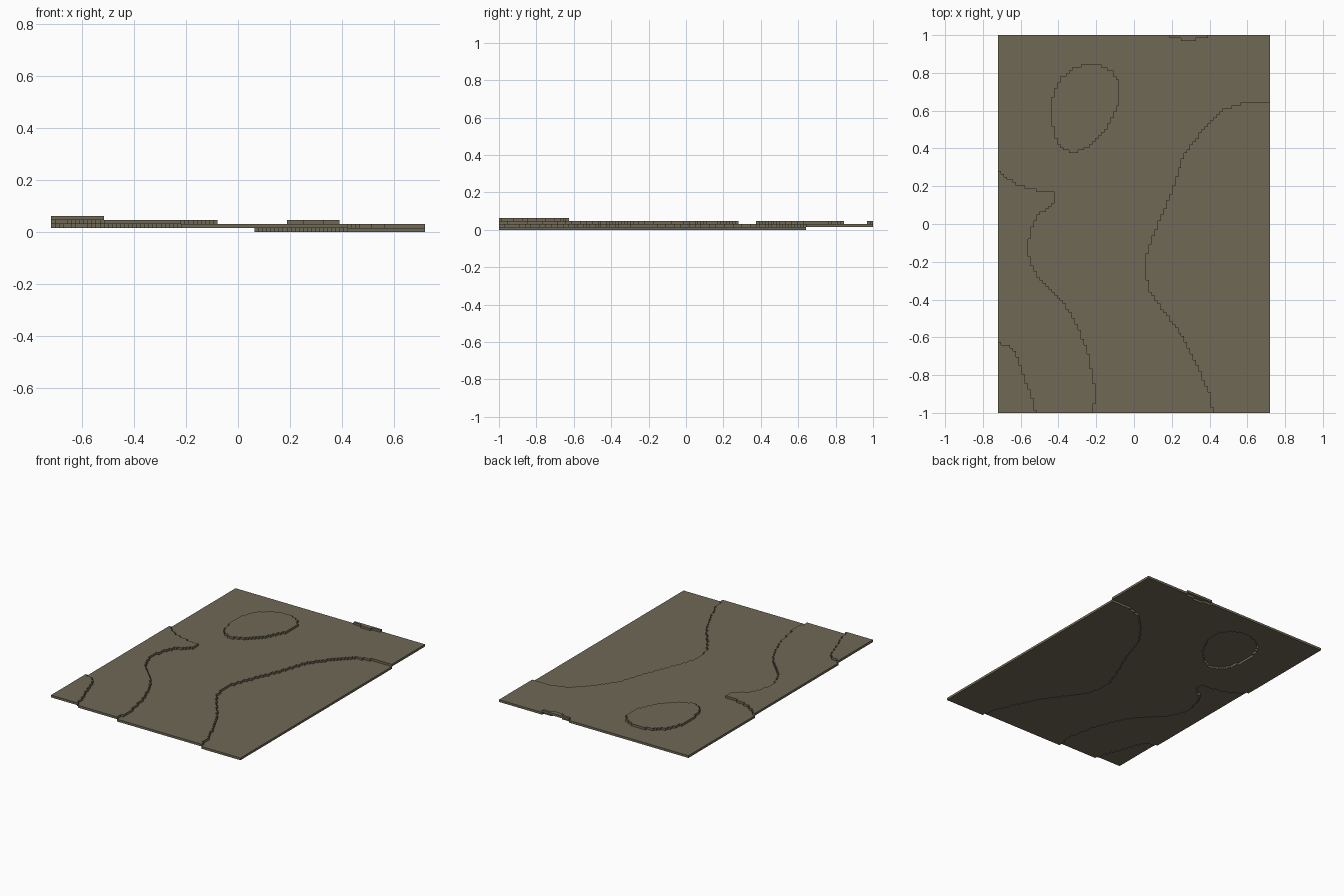
import bpy
import bmesh

if "Cube" in bpy.data.objects:
    bpy.data.objects.remove(bpy.data.objects["Cube"], do_unlink=True)

CELL = 1 / 64          # edge of one terrain block
NX, NY = 92, 128       # blocks across and along
HX, HY = NX * CELL / 2, NY * CELL / 2

# Single earthy colour
earth = bpy.data.materials.new("olive_earth")
earth.use_nodes = True
COLOR = (0.160, 0.140, 0.092, 1)
earth.diffuse_color = COLOR
bsdf = earth.node_tree.nodes["Principled BSDF"]
bsdf.inputs["Base Color"].default_value = COLOR
bsdf.inputs["Roughness"].default_value = 0.9

# Contour outlines of the regions, as (x, y) points
VALLEY = [(.42, -1.1), (.42, -1), (.405, -.91), (.35, -.78), (.30, -.68), (.25, -.585),
          (.20, -.517), (.135, -.427), (.082, -.347), (.066, -.278), (.056, -.2),
          (.077, -.135), (.11, -.045), (.15, .05), (.2, .167), (.23, .263),
          (.263, .353), (.326, .448), (.4, .533), (.48, .607), (.59, .644),
          (.8, .65), (.8, -1.1)]
RIDGE = [(-.8, .33), (-.72, .285), (-.68, .25), (-.6, .2), (-.53, .18), (-.42, .175),
         (-.42, .125), (-.46, .085), (-.52, .03), (-.545, -.04), (-.565, -.12),
         (-.545, -.21), (-.5, -.29), (-.43, -.36), (-.37, -.42), (-.32, -.5),
         (-.28, -.59), (-.245, -.68), (-.225, -.78), (-.205, -.86), (-.205, -.92),
         (-.22, -1), (-.22, -1.1), (-.8, -1.1)]
SUMMIT = [(-.8, -.61), (-.72, -.625), (-.66, -.645), (-.62, -.69), (-.59, -.78),
          (-.56, -.87), (-.53, -.94), (-.52, -1), (-.52, -1.1), (-.8, -1.1)]
KNOLL = [(-.315, .825), (-.26, .847), (-.19, .847), (-.12, .81), (-.077, .756),
         (-.07, .67), (-.098, .597), (-.14, .517), (-.194, .448), (-.263, .395),
         (-.326, .37), (-.385, .405), (-.416, .46), (-.438, .544), (-.443, .634),
         (-.416, .713), (-.38, .78)]
BACK_RISE = [(.19, 1.1), (.19, .985), (.25, .985), (.25, .97), (.33, .97),
             (.33, .985), (.39, .985), (.39, 1.1)]

# Name, level and outline; the first match wins, the plain takes the rest
REGIONS = [("summit", 3, SUMMIT), ("ridge", 2, RIDGE), ("knoll", 2, KNOLL),
           ("back_rise", 2, BACK_RISE), ("valley", 0, VALLEY), ("plain", 1, None)]


def inside(x, y, outline):
    """Even-odd test of a point against an outline."""
    hit = False
    for (x1, y1), (x2, y2) in zip(outline, outline[1:] + outline[:1]):
        if (y1 > y) != (y2 > y) and x < x1 + (y - y1) * (x2 - x1) / (y2 - y1):
            hit = not hit
    return hit


def region_of(i, j):
    x, y = (i + .5) * CELL - HX, (j + .5) * CELL - HY
    return next(n for n, _, o in REGIONS if o is None or inside(x, y, o))


# Sort the blocks into their regions
cells = {name: [] for name, _, _ in REGIONS}
for i in range(NX):
    for j in range(NY):
        cells[region_of(i, j)].append((i, j))


def add_sheet(name, level):
    """One flat sheet of blocks, one block thick, with a stepped outline."""
    bm = bmesh.new()
    verts = {}
    top = (level + 1) * CELL

    def corner(i, j):
        if (i, j) not in verts:
            verts[i, j] = bm.verts.new((i * CELL - HX, j * CELL - HY, top))
        return verts[i, j]

    for i, j in cells[name]:
        bm.faces.new([corner(i + a, j + b) for a, b in ((0, 0), (1, 0), (1, 1), (0, 1))])
    mesh = bpy.data.meshes.new(name)
    bm.to_mesh(mesh)
    bm.free()
    mesh.materials.append(earth)
    obj = bpy.data.objects.new(name, mesh)
    bpy.context.collection.objects.link(obj)
    # Thicken downwards from the top face
    solid = obj.modifiers.new("thickness", 'SOLIDIFY')
    solid.thickness = CELL
    solid.offset = -1


for name, level, _ in REGIONS:
    add_sheet(name, level)
